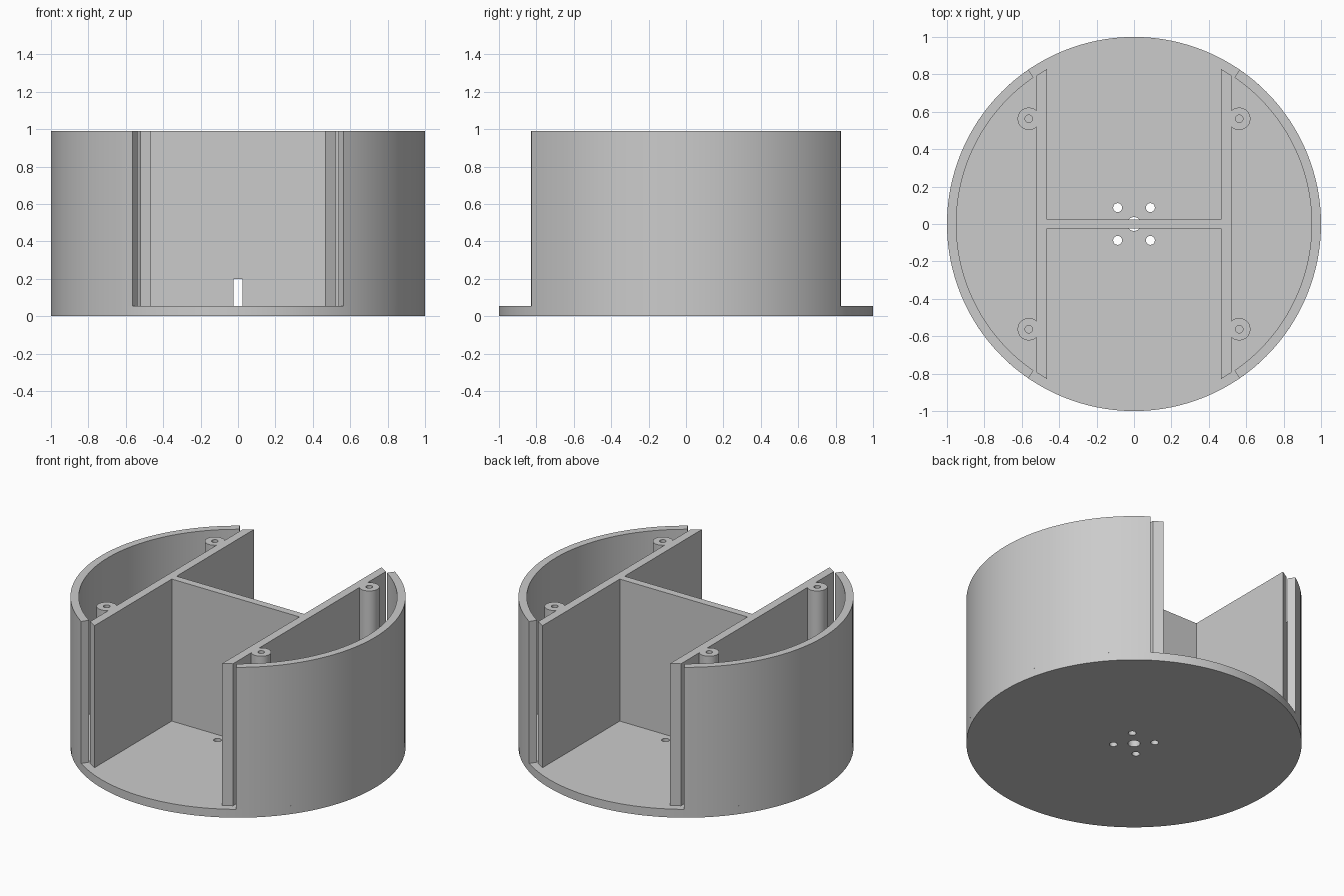
import bpy
import bmesh
from math import cos, sin, radians, sqrt, tau

if "Cube" in bpy.data.objects:
    bpy.data.objects.remove(bpy.data.objects["Cube"])

FLOOR, TOP = 0.055, 0.99          # floor thickness, rim height
OUTER, INNER = 1.0, 0.95          # shell radii
PLATE_IN, PLATE_OUT = 0.465, 0.52 # side plate faces
HALF = 0.025                      # half thickness of divider
POST, HOLE = 0.5625, 0.0875       # post and screw hole offsets

grey = bpy.data.materials.new("plain grey")
grey.use_nodes = True
grey.diffuse_color = (0.6, 0.6, 0.6, 1)
grey.node_tree.nodes["Principled BSDF"].inputs["Base Color"].default_value = (0.6, 0.6, 0.6, 1)


def arc(radius, start, end, steps, cx=0, cy=0):
    angles = [start + (end - start) * i / steps for i in range(steps + 1)]
    return [(cx + radius * cos(a), cy + radius * sin(a)) for a in angles]


def circle(radius, steps, cx=0, cy=0):
    return arc(radius, 0, tau, steps, cx, cy)[:-1]


def prism(name, outlines, z0, z1):
    """Extrude one or more flat outlines from z0 up to z1."""
    bm = bmesh.new()
    for outline in outlines:
        low = [bm.verts.new((x, y, z0)) for x, y in outline]
        high = [bm.verts.new((x, y, z1)) for x, y in outline]
        bm.faces.new(low)
        bm.faces.new(high)
        for i in range(len(low)):
            j = (i + 1) % len(low)
            bm.faces.new((low[i], low[j], high[j], high[i]))
    bmesh.ops.recalc_face_normals(bm, faces=bm.faces)
    mesh = bpy.data.meshes.new(name)
    bm.to_mesh(mesh)
    bm.free()
    mesh.materials.append(grey)
    obj = bpy.data.objects.new(name, mesh)
    bpy.context.collection.objects.link(obj)
    return obj


def activate(obj):
    bpy.ops.object.select_all(action="DESELECT")
    obj.select_set(True)
    bpy.context.view_layer.objects.active = obj


def combine(obj, tool, operation):
    """Apply a boolean and discard the tool object."""
    tool.hide_render = True
    mod = obj.modifiers.new("shape", "BOOLEAN")
    mod.operation, mod.solver, mod.object = operation, "EXACT", tool
    activate(obj)
    bpy.ops.object.modifier_apply(modifier=mod.name)
    bpy.data.objects.remove(tool)


def smooth(obj):
    activate(obj)
    bpy.ops.object.shade_smooth_by_angle(angle=radians(30))


def corners(d):
    return [(sx * d, sy * d) for sx in (-1, 1) for sy in (-1, 1)]


# Round floor with a centre hole and four screw holes
base = prism("base_disc", [circle(OUTER, 128)], 0, FLOOR)
drills = [circle(0.037, 32)] + [circle(0.024, 24, x, y) for x, y in corners(HOLE)]
combine(base, prism("base_drills", drills, -0.1, 0.2), "DIFFERENCE")
smooth(base)

# Two curved outer walls with radial ends
reach = radians(55.6)
for name, turn in (("left_curved_wall", 0), ("right_curved_wall", tau / 2)):
    outline = arc(OUTER, turn - reach, turn + reach, 40) + arc(INNER, turn + reach, turn - reach, 40)
    smooth(prism(name, [outline], FLOOR, TOP))

# H-shaped frame: two side plates joined by the divider
tip_in = sqrt(INNER ** 2 - PLATE_IN ** 2)
tip_out = sqrt(INNER ** 2 - PLATE_OUT ** 2)
quarter = [(PLATE_OUT, tip_out), (PLATE_IN, tip_in), (PLATE_IN, HALF)]
upper = quarter + [(-x, y) for x, y in reversed(quarter)]
lower = [(-x, -y) for x, y in upper]
frame = prism("plates_and_divider", [upper + lower], FLOOR, TOP)

# Screw posts fused to the plates, with blind bores
posts = [circle(0.06, 40, x, y) for x, y in corners(POST)]
combine(frame, prism("screw_posts", posts, FLOOR, TOP), "UNION")
bores = [circle(0.02, 24, x, y) for x, y in corners(POST)]
combine(frame, prism("post_bores", bores, FLOOR + 0.01, TOP + 0.1), "DIFFERENCE")

# Cable notch at the foot of the divider
notch = [(-HALF, -0.1), (HALF, -0.1), (HALF, 0.1), (-HALF, 0.1)]
combine(frame, prism("cable_notch", [notch], 0, 0.2), "DIFFERENCE")
smooth(frame)
